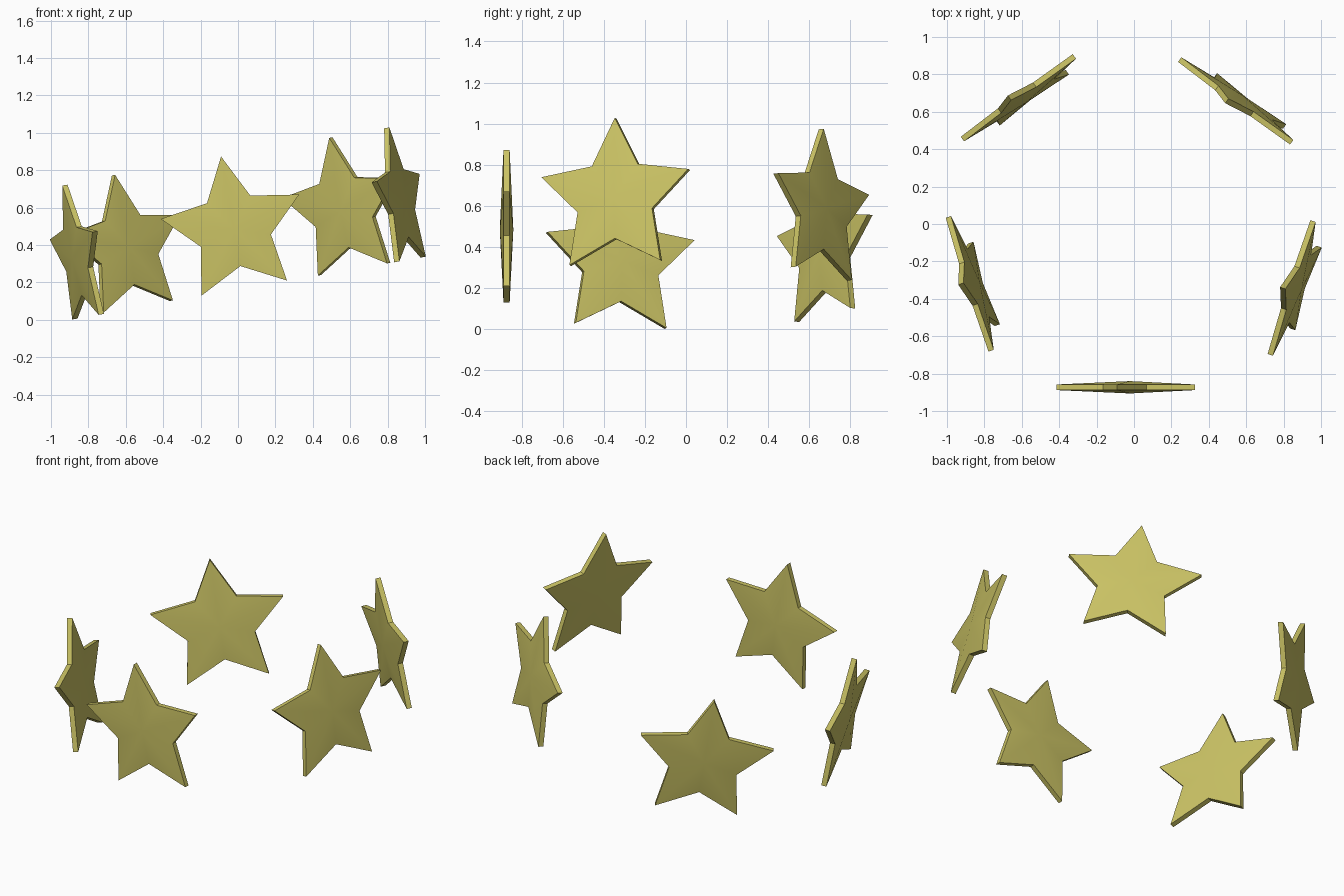
import bpy, bmesh
from math import sin, cos, pi, radians
from mathutils import Matrix, Vector

if "Cube" in bpy.data.objects:
    bpy.data.objects.remove(bpy.data.objects["Cube"])

R_OUT, R_IN = 0.395, 0.2     # tip and notch radii
RIM, BULGE = 0.015, 0.033    # half thickness at the rim and at the centre
TILT = Matrix.Rotation(radians(-10), 4, 'Y')   # the whole ring leans to one side

mat = bpy.data.materials.new("gold")
mat.diffuse_color = (0.6, 0.55, 0.13, 1)
mat.use_nodes = True
mat.node_tree.nodes["Principled BSDF"].inputs["Base Color"].default_value = mat.diffuse_color


def star_mesh():
    """Five-pointed star in the XZ plane, gently domed on both faces."""
    bm = bmesh.new()
    rings, hubs = [], []
    for side in (-1, 1):
        ring = []
        for i in range(10):
            a = pi / 2 + i * pi / 5
            r = R_IN if i % 2 else R_OUT
            ring.append(bm.verts.new((r * cos(a), side * RIM, r * sin(a))))
        rings.append(ring)
        hubs.append(bm.verts.new((0, side * BULGE, 0)))
    for i in range(10):
        j = (i + 1) % 10
        for ring, hub in zip(rings, hubs):
            bm.faces.new((ring[i], ring[j], hub))
        bm.faces.new((rings[0][i], rings[1][i], rings[1][j], rings[0][j]))
    bmesh.ops.recalc_face_normals(bm, faces=bm.faces)
    me = bpy.data.meshes.new("star")
    bm.to_mesh(me)
    bm.free()
    me.materials.append(mat)
    return me


# Star centres, going round the ring in 72 degree turns
centres = {
    "front_star": (-0.022, -0.873, 0.484),
    "right_star": (0.864, -0.342, 0.637),
    "back_right_star": (0.565, 0.658, 0.585),
    "back_left_star": (-0.597, 0.675, 0.384),
    "left_star": (-0.857, -0.320, 0.331),
}
for k, (name, c) in enumerate(centres.items()):
    ob = bpy.data.objects.new(name, star_mesh())
    bpy.context.collection.objects.link(ob)
    ob.matrix_world = (Matrix.Translation(Vector(c)) @ TILT
                       @ Matrix.Rotation(radians(72 * k), 4, 'Z'))
    ob.select_set(True)
    bpy.context.view_layer.objects.active = ob

# Soft domes, crisp rims
bpy.ops.object.shade_smooth_by_angle(angle=radians(30))
